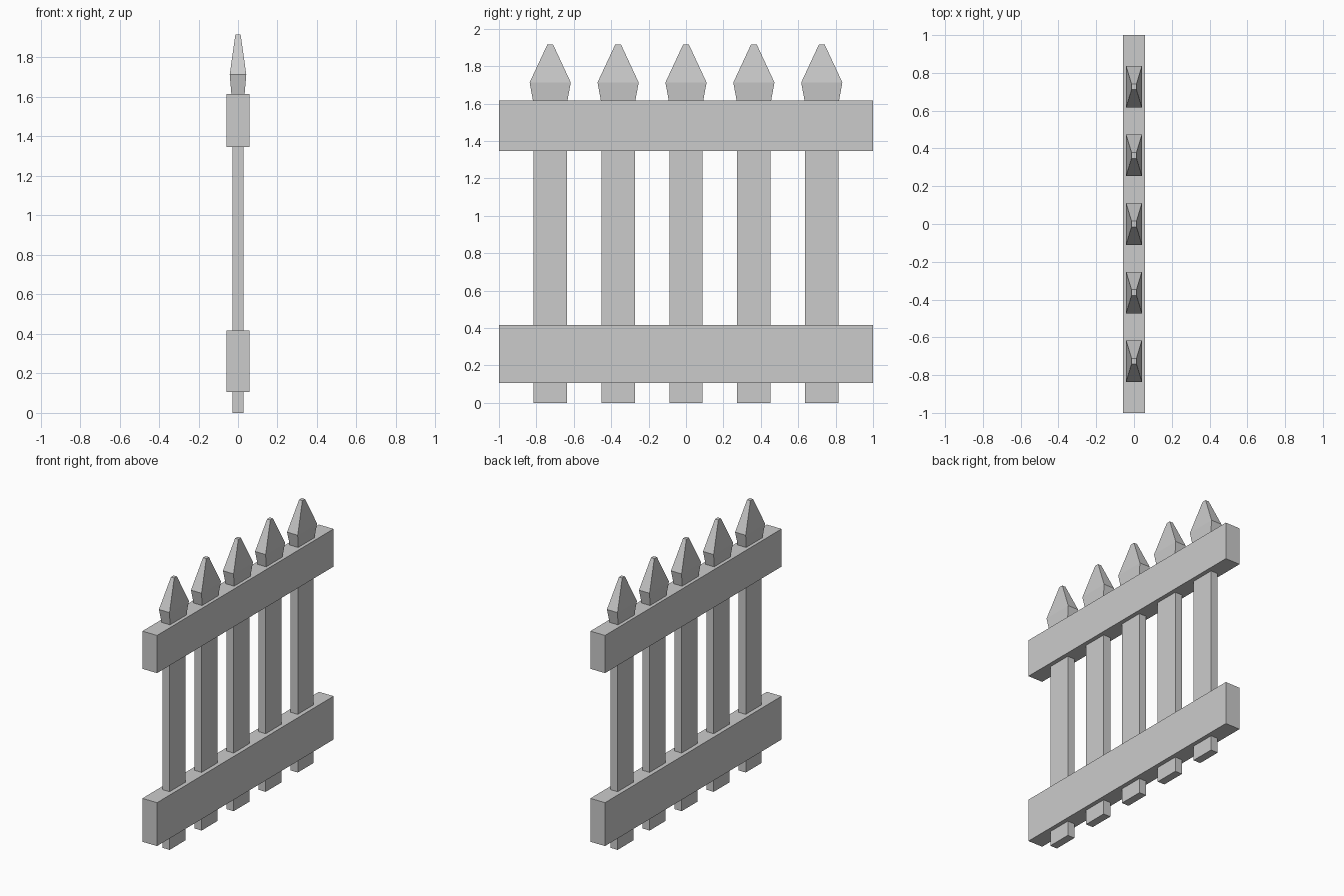
import bpy, bmesh

if "Cube" in bpy.data.objects:
    bpy.data.objects.remove(bpy.data.objects["Cube"])


def loft(name, y, rings):
    """Stack of rectangles (half_x, half_y, z) joined by flat quads and capped."""
    bm = bmesh.new()
    loops = [[bm.verts.new((sx * hx, y + sy * hy, z))
              for sx, sy in ((-1, -1), (1, -1), (1, 1), (-1, 1))]
             for hx, hy, z in rings]
    for a, b in zip(loops, loops[1:]):
        for i in range(4):
            j = (i + 1) % 4
            bm.faces.new((a[i], a[j], b[j], b[i]))
    bm.faces.new(loops[0][::-1])
    bm.faces.new(loops[-1])
    mesh = bpy.data.meshes.new(name)
    bm.to_mesh(mesh)
    bm.free()
    obj = bpy.data.objects.new(name, mesh)
    bpy.context.collection.objects.link(obj)
    return obj


# Horizontal rails
loft("lower_rail", 0, [(0.058, 1, 0.106), (0.058, 1, 0.417)])
loft("upper_rail", 0, [(0.058, 1, 1.346), (0.058, 1, 1.616)])

# Pickets with flared, pointed heads
for i in range(5):
    loft(f"picket_{i + 1}", (i - 2) * 0.363, [
        (0.028, 0.089, 0.0),
        (0.028, 0.089, 1.58),
        (0.033, 0.091, 1.61),
        (0.042, 0.110, 1.713),
        (0.013, 0.015, 1.917),
    ])
